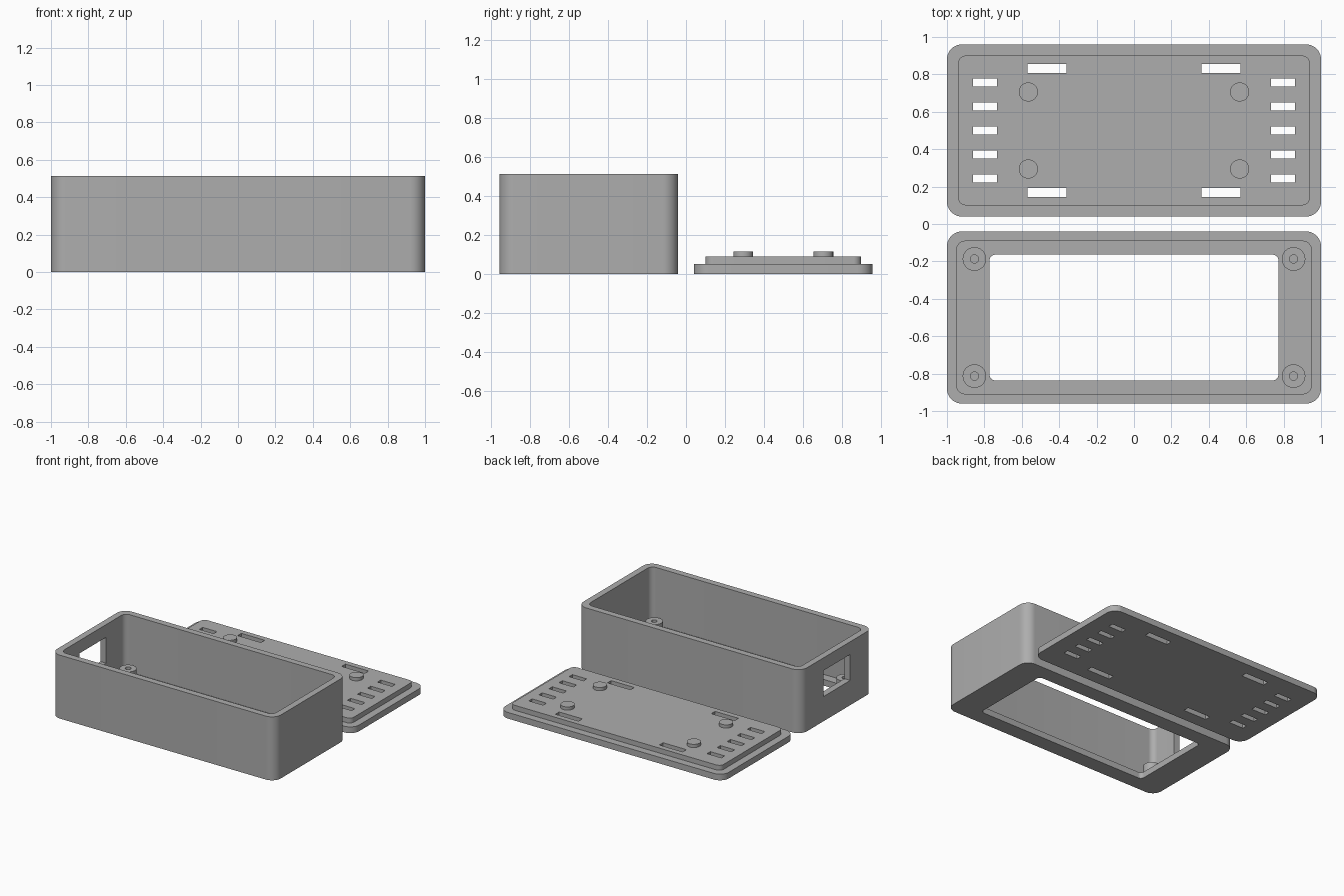
import bpy, bmesh, math

default = bpy.data.objects.get("Cube")
if default:
    bpy.data.objects.remove(default, do_unlink=True)

grey = bpy.data.materials.new("plain_grey")
grey.use_nodes = True
grey.diffuse_color = (0.42, 0.42, 0.42, 1)
grey.node_tree.nodes["Principled BSDF"].inputs["Base Color"].default_value = grey.diffuse_color


def prism(name, cx, cy, hx, hy, z0, z1, r=0.0, steps=10):
    """Upright block with rounded vertical corners; r = hx = hy gives a cylinder."""
    outline = []
    for k, (sx, sy) in enumerate([(1, 1), (-1, 1), (-1, -1), (1, -1)]):
        for i in range(steps + 1 if r else 1):
            a = math.pi / 2 * (k + i / steps)
            p = (cx + sx * (hx - r) + r * math.cos(a), cy + sy * (hy - r) + r * math.sin(a))
            if not r:
                p = (cx + sx * hx, cy + sy * hy)
            outline.append(p)
    bm = bmesh.new()
    base = bm.faces.new([bm.verts.new((x, y, z0)) for x, y in outline])
    top = bmesh.ops.extrude_face_region(bm, geom=[base])["geom"]
    bmesh.ops.translate(bm, vec=(0, 0, z1 - z0),
                        verts=[g for g in top if isinstance(g, bmesh.types.BMVert)])
    bmesh.ops.remove_doubles(bm, verts=bm.verts, dist=1e-5)
    bmesh.ops.recalc_face_normals(bm, faces=bm.faces)
    mesh = bpy.data.meshes.new(name)
    bm.to_mesh(mesh)
    bm.free()
    mesh.materials.append(grey)
    obj = bpy.data.objects.new(name, mesh)
    bpy.context.collection.objects.link(obj)
    return obj


def activate(obj):
    bpy.ops.object.select_all(action='DESELECT')
    obj.select_set(True)
    bpy.context.view_layer.objects.active = obj


def combine(obj, operation, tools):
    """Apply a boolean with each tool, then discard the tool."""
    activate(obj)
    for tool in tools:
        mod = obj.modifiers.new("combine", 'BOOLEAN')
        mod.operation, mod.solver, mod.object = operation, 'EXACT', tool
        bpy.ops.object.modifier_apply(modifier=mod.name)
        bpy.data.objects.remove(tool, do_unlink=True)


def finish(obj):
    activate(obj)
    bpy.ops.object.shade_smooth_by_angle(angle=math.radians(30))


HALF_X, HALF_Y, MID, WALL = 1.0, 0.46, 0.5, 0.052

# Open case: cavity, display window in the floor, cable port in the right wall
case = prism("case_shell", 0, -MID, HALF_X, HALF_Y, 0, 0.513, 0.08)
combine(case, 'DIFFERENCE', [
    prism("cavity", 0, -MID, HALF_X - WALL, HALF_Y - WALL, 0.05, 0.7, 0.045),
    prism("window", 0, -MID, 0.772, 0.336, -0.1, 0.2, 0.03),
    prism("cable_port", -1.0, -MID, 0.15, 0.17, 0.2, 0.41),
])
finish(case)

# Screw bosses with blind holes
for sx, side in ((1, "left"), (-1, "right")):
    for sy, end in ((-1, "front"), (1, "back")):
        x, y = sx * 0.853, -MID + sy * 0.313
        boss = prism(f"screw_boss_{end}_{side}", x, y, 0.063, 0.063, 0.04, 0.13, 0.063)
        combine(boss, 'DIFFERENCE', [
            prism("pilot_hole", x, y, 0.022, 0.022, 0.055, 0.2, 0.022)])
        finish(boss)

# Lid: base plate with a raised lip, pierced by strap slots and vents
lid = prism("lid", 0, MID, HALF_X, HALF_Y, 0, 0.05, 0.08)
combine(lid, 'UNION', [prism("lip", 0, MID, 0.94, 0.4, 0.02, 0.09, 0.04)])
slots = []
for sx in (-1, 1):
    for sy in (-1, 1):
        slots.append(prism("strap_slot", sx * 0.465, MID + sy * 0.332, 0.104, 0.024, -0.1, 0.2))
    for row in range(-2, 3):
        slots.append(prism("vent", sx * 0.797, MID + row * 0.1285, 0.064, 0.021, -0.1, 0.2))
combine(lid, 'DIFFERENCE', slots)
finish(lid)

# Round standoffs on the lid
for sx, side in ((1, "left"), (-1, "right")):
    for sy, end in ((-1, "front"), (1, "back")):
        finish(prism(f"standoff_{end}_{side}", sx * 0.565, MID + sy * 0.206,
                     0.051, 0.051, 0.08, 0.116, 0.051))
